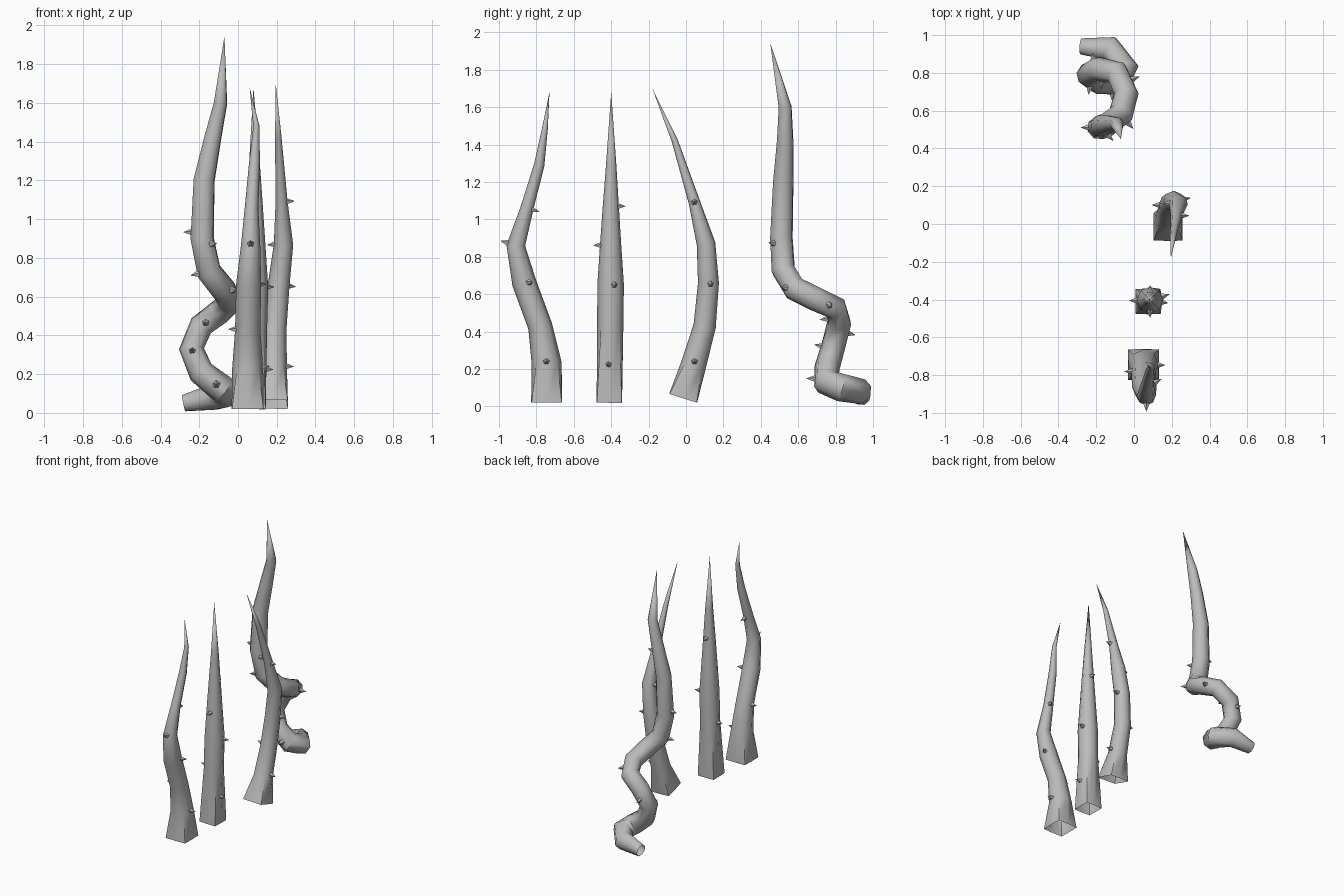
import bpy, bmesh, math
from mathutils import Vector

cube = bpy.data.objects.get("Cube")
if cube:
    bpy.data.objects.remove(cube)

grey = bpy.data.materials.new("plain_grey")
grey.use_nodes = True
COLOUR = (0.5, 0.5, 0.5, 1)
grey.diffuse_color = COLOUR
grey.node_tree.nodes["Principled BSDF"].inputs["Base Color"].default_value = COLOUR

SIDES = 8


def finish(bm, name):
    mesh = bpy.data.meshes.new(name)
    bmesh.ops.recalc_face_normals(bm, faces=bm.faces)
    bm.to_mesh(mesh)
    bm.free()
    mesh.materials.append(grey)
    obj = bpy.data.objects.new(name, mesh)
    bpy.context.collection.objects.link(obj)
    bpy.ops.object.select_all(action='DESELECT')
    bpy.context.view_layer.objects.active = obj
    obj.select_set(True)
    bpy.ops.object.shade_smooth_by_angle(angle=math.radians(50))


def vine(name, path, square_base):
    """Open tapering tube along (x, y, z, radius) points, ending in a tip."""
    pts = [Vector(p[:3]) for p in path]
    bm = bmesh.new()
    old = tangent = None
    side = Vector((1, 0, 0))
    for i, p in enumerate(pts[:-1]):
        ahead = (pts[i + 1] - p).normalized()
        back = (p - pts[i - 1]).normalized() if i else ahead
        new = (ahead + back).normalized()
        if tangent:
            side = tangent.rotation_difference(new) @ side
        tangent = new
        side = (side - tangent * side.dot(tangent)).normalized()
        up = tangent.cross(side)
        ring = []
        for k in range(SIDES):
            a = math.tau * k / SIDES
            r = path[i][3]
            # the cut end is square, the stem above it is round
            if i == 0 and square_base and k % 2:
                r *= 1.38
            ring.append(bm.verts.new(p + (side * math.cos(a) + up * math.sin(a)) * r))
        if old:
            for k in range(SIDES):
                n = (k + 1) % SIDES
                bm.faces.new((old[k], old[n], ring[n], ring[k]))
        old = ring
    tip = bm.verts.new(pts[-1])
    for k in range(SIDES):
        bm.faces.new((old[k], old[(k + 1) % SIDES], tip))
    finish(bm, name)


def thorns(name, path, spots):
    """Small five-sided cones at (path position, x, y, z direction)."""
    bm = bmesh.new()
    for t, *d in spots:
        i = int(t)
        f = t - i
        a, b = Vector(path[i]), Vector(path[i + 1])
        mid = a.lerp(b, f)
        axis = (b.xyz - a.xyz).normalized()
        d = Vector(d)
        d = (d - axis * d.dot(axis)).normalized()
        place = d.to_track_quat('Z', 'Y').to_matrix().to_4x4()
        place.translation = mid.xyz + d * (mid.w + 0.012)
        bmesh.ops.create_cone(bm, cap_ends=True, segments=5, radius1=0.021,
                              radius2=0, depth=0.05, matrix=place)
    finish(bm, name)


# Stem paths: x, y, z, radius
front = [(.05, -.745, .02, .083), (.05, -.745, .23, .08), (.05, -.78, .43, .065),
         (.055, -.865, .66, .065), (.065, -.91, .86, .05), (.07, -.85, 1.06, .035),
         (.085, -.785, 1.29, .028), (.095, -.755, 1.48, .016), (.06, -.73, 1.68, 0)]
second = [(.075, -.41, .02, .068), (.08, -.405, .43, .07), (.085, -.403, .65, .071),
          (.085, -.403, .86, .057), (.085, -.402, 1.07, .043), (.085, -.4, 1.3, .027),
          (.08, -.4, 1.68, 0)]
third = [(.18, -.015, .045, .078), (.185, .04, .22, .068), (.19, .1, .43, .06),
         (.21, .12, .66, .056), (.235, .107, .87, .05), (.225, .045, 1.09, .031),
         (.208, -.06, 1.42, .017), (.195, -.18, 1.7, 0)]
coiled = [(-.28, .94, .05, .045), (-.13, .93, .08, .07), (-.05, .83, .1, .075),
          (-.09, .75, .13, .073), (-.19, .755, .21, .068), (-.24, .79, .33, .065),
          (-.19, .82, .45, .065), (-.09, .8, .525, .065), (-.04, .69, .575, .065),
          (-.07, .58, .63, .066), (-.15, .52, .73, .066), (-.185, .51, .9, .063),
          (-.175, .52, 1.2, .057), (-.13, .53, 1.42, .046), (-.09, .53, 1.6, .036),
          (-.07, .45, 1.945, 0)]

RIGHT, LEFT, FRONT, BACK = (-1, 0, 0), (1, 0, 0), (0, -1, 0), (0, 1, 0)

for name, path, square in (("front_vine", front, True), ("second_vine", second, True),
                           ("third_vine", third, True), ("coiled_vine", coiled, False)):
    vine(name, path, square)

thorns("front_thorns", front, [(1.05, *LEFT), (2, *RIGHT), (3, 1, .5, 0),
                               (4, *FRONT), (5, .3, 1, 0)])
thorns("second_thorns", second, [(.5, 1, -.1, 0), (1, *RIGHT), (2, 1, .3, 0),
                                 (3, *FRONT), (4, *BACK)])
thorns("third_thorns", third, [(1.1, *LEFT), (2, *RIGHT), (3, 1, 0.2, 0),
                               (4, *RIGHT), (5, *LEFT)])
thorns("coiled_thorns", coiled, [(3.2, 0, -1, 0), (4.8, 0, -1, 0), (5.6, 0, 1, 0),
                                 (6.3, 0, -1, 0), (7.5, 1, 0, 0), (9, 1, -1, 0),
                                 (10, -1, -.3, 0), (10.8, 1, -1, 0), (11.1, -1, 0, 0)])
